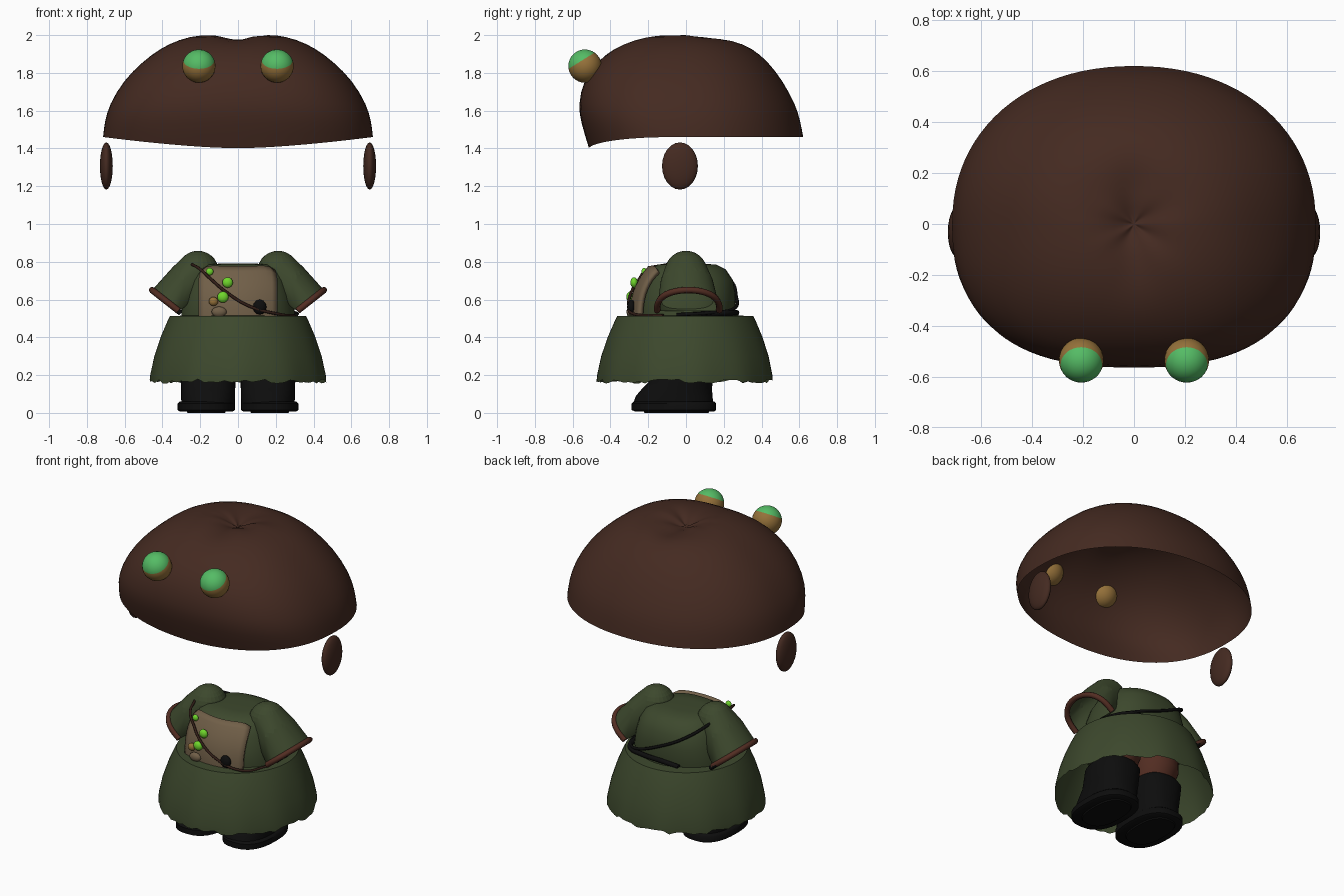
import bpy, bmesh, math, random
from mathutils import Vector, Matrix

if "Cube" in bpy.data.objects:
    bpy.data.objects.remove(bpy.data.objects["Cube"])

random.seed(4)


def mat(name, rgb):
    m = bpy.data.materials.new(name)
    m.diffuse_color = (*rgb, 1)
    m.use_nodes = True
    m.node_tree.nodes["Principled BSDF"].inputs["Base Color"].default_value = m.diffuse_color
    return m


BROWN = mat("dark_brown", (.058, .023, .015))
GREEN = mat("cloth_green", (.046, .065, .026))
GOLD = mat("gold", (.30, .165, .042))
MINT = mat("mint", (.09, .50, .13))
LIME = mat("lime", (.16, .68, .025))
TAN = mat("tan", (.165, .115, .065))
BLACK = mat("black", (.004, .004, .004))
RUST = mat("rust_brown", (.085, .026, .016))
STRAP = mat("strap_brown", (.03, .012, .008))


def finish(name, bm, material, angle=50):
    bmesh.ops.recalc_face_normals(bm, faces=bm.faces)
    me = bpy.data.meshes.new(name)
    bm.to_mesh(me)
    bm.free()
    me.materials.append(material)
    ob = bpy.data.objects.new(name, me)
    bpy.context.collection.objects.link(ob)
    bpy.ops.object.select_all(action='DESELECT')
    ob.select_set(True)
    bpy.context.view_layer.objects.active = ob
    bpy.ops.object.shade_smooth_by_angle(angle=math.radians(angle))
    return ob


def loft(name, rows, material, n=2.0, n_back=None, seg=48, cx=0, mid=None,
         bottom=True, top=True, warp=None):
    """Stack of superellipse rings; each row is (z, half width, front y, back y)."""
    bm = bmesh.new()
    rings = []
    for i, (z, rx, yf, yb) in enumerate(rows):
        ring = []
        cy = (yf + yb) / 2 if mid is None else mid
        for k in range(seg):
            a = 2 * math.pi * k / seg
            c, s = math.cos(a), math.sin(a)
            e = 2 / (n_back if n_back and s > 0 else n)
            x = math.copysign(abs(c) ** e, c) * rx
            y = cy + abs(s) ** e * ((yb - cy) if s > 0 else (yf - cy))
            p = Vector((cx + x, y, z))
            ring.append(bm.verts.new(warp(p, i, a) if warp else p))
        rings.append(ring)
    for r0, r1 in zip(rings, rings[1:]):
        for k in range(seg):
            j = (k + 1) % seg
            bm.faces.new((r0[k], r0[j], r1[j], r1[k]))
    if bottom:
        bm.faces.new(rings[0])
    if top:
        bm.faces.new(rings[-1])
    return finish(name, bm, material)


def ball(name, loc, radii, material, seg=24, tilt=0):
    bm = bmesh.new()
    bmesh.ops.create_uvsphere(bm, u_segments=seg, v_segments=seg // 2, radius=1,
                              matrix=Matrix.Translation(loc) @ Matrix.Rotation(tilt, 4, 'X')
                              @ Matrix.Diagonal((*radii, 1)))
    return finish(name, bm, material)


def cord(name, points, radius, material):
    cu = bpy.data.curves.new(name, 'CURVE')
    cu.dimensions = '3D'
    cu.bevel_depth, cu.bevel_resolution, cu.use_fill_caps = radius, 2, True
    sp = cu.splines.new('BEZIER')
    sp.bezier_points.add(len(points) - 1)
    for b, p in zip(sp.bezier_points, points):
        b.co = p
        b.handle_left_type = b.handle_right_type = 'AUTO'
    sp.resolution_u = 6
    cu.materials.append(material)
    ob = bpy.data.objects.new(name, cu)
    bpy.context.collection.objects.link(ob)
    bpy.ops.object.select_all(action='DESELECT')
    ob.select_set(True)
    bpy.context.view_layer.objects.active = ob
    bpy.ops.object.convert(target='MESH')


# Hollow domed cap: rim dips at the front, puckered dimple on top
def cap_warp(p, i, a):
    if i == 0:
        p.z -= .06 * (1 - min(1, abs(p.x) / .71) ** 1.5) * min(1, max(0, -3 * math.sin(a)))
    if i >= 6:
        p.z -= .028 * math.exp(-(p.x / .07) ** 2) * (1 if i > 6 else .3)
        p.z -= .02 * min(1, max(0, p.y / .15)) * (i > 6)
        if i >= 8:
            p.z += .004 * math.cos(5 * a)
    return p


cap = loft("cap", [(1.46, .716, -.515, .622), (1.54, .708, -.558, .608), (1.63, .684, -.572, .583),
                   (1.76, .608, -.545, .512), (1.86, .505, -.472, .435), (1.93, .412, -.382, .352),
                   (1.978, .31, -.28, .258), (2.003, .20, -.17, .16), (1.998, .11, -.09, .09),
                   (1.978, .04, -.04, .04), (1.972, .01, -.01, .01)],
           BROWN, n=2.6, n_back=2.15, mid=0, bottom=False, warp=cap_warp)
cap.modifiers.new("smooth", 'SUBSURF').levels = 1


# Flared skirt with soft folds and a ragged hem
def skirt_warp(p, i, a):
    if i < 4:
        f = 1 + .008 * math.sin(11 * a) * (4 - i) / 4
        p.x, p.y = p.x * f, p.y * f
    if i == 0:
        p.z += random.uniform(-.012, .012)
    return p


loft("skirt", [(z, r, -r - .004, r - .004) for z, r in
               [(.167, .466), (.2, .464), (.3, .443), (.4, .41), (.48, .376), (.512, .360), (.515, .29)]],
     GREEN, seg=80, bottom=False, top=False, warp=skirt_warp)

# Torso
loft("torso", [(.46, .30, -.25, .25), (.54, .30, -.26, .262), (.62, .285, -.25, .262),
               (.70, .26, -.225, .25), (.76, .225, -.19, .21), (.785, .18, -.15, .16),
               (.79, .10, -.08, .09)], GREEN, n=2.4)

# Chest panel: bowed slab with rounded top corners
bm = bmesh.new()
NX, NZ = 14, 10
grid = []
for j in range(NZ + 1):
    v = j / NZ
    row = []
    for i in range(NX + 1):
        u = 2 * i / NX - 1
        z = .49 + .295 * v - .03 * v ** 4 * abs(u) ** 8 - .008 * (1 - u * u) * v
        x = .21 * u * (1 - .06 * v ** 8)
        y = -.300 + .10 * v ** 2.5 + .05 * u * u
        row.append(bm.verts.new((x, y, z)))
    grid.append(row)
for j in range(NZ):
    for i in range(NX):
        bm.faces.new((grid[j][i], grid[j][i + 1], grid[j + 1][i + 1], grid[j + 1][i]))
panel = finish("chest_panel", bm, TAN)
sol = panel.modifiers.new("thickness", 'SOLIDIFY')
sol.thickness, sol.offset = .025, -1

# Beads and pouches on the panel
for k, (x, y, z, r) in enumerate([(-.15, -.222, .748, .02), (-.055, -.275, .69, .028), (-.08, -.295, .613, .03)]):
    ball("lime_bead_%d" % k, (x, y, z), (r, r * .7, r), LIME, 16)
ball("small_pouch", (-.13, -.288, .59), (.025, .02, .024), GOLD, 16)
ball("low_pouch", (-.10, -.295, .535), (.04, .02, .028), TAN, 16)
ball("dark_pouch", (.115, -.29, .56), (.036, .022, .04), BLACK, 12)

# Shoulder strap, front and back, and the dark waistband behind
cord("strap_front", [(-.242, -.10, .785), (-.20, -.205, .76), (-.14, -.25, .705), (-.07, -.287, .645),
                     (.06, -.303, .565), (.22, -.27, .522), (.30, -.12, .515)], .008, STRAP)
cord("strap_back", [(.31, -.05, .52), (.30, .13, .53), (.19, .25, .55), (0, .265, .62),
                    (-.17, .225, .71), (-.245, .10, .77), (-.242, -.10, .785)], .009, BLACK)
cord("waistband", [(.30, .08, .525), (.25, .215, .528), (.12, .262, .53), (-.02, .266, .528),
                   (-.13, .262, .518)], .015, BLACK)

for side, s in (("left", -1), ("right", 1)):
    # Sleeve: open hull of a round shoulder and an arched opening, edged by a cuff
    arch = []
    for k in range(17):
        t = math.pi * k / 16
        h = max(0, math.sin(t)) ** .7
        arch.append(Vector((s * (.315 + .140 * h), .012 + .165 * math.cos(t), .54 + .110 * h)))
    bm = bmesh.new()
    for loc, r in (((.212, 0, .748), (.11, .112, .11)), ((.285, .004, .682), (.10, .14, .112))):
        bmesh.ops.create_uvsphere(bm, u_segments=24, v_segments=14, radius=1,
                                  matrix=Matrix.Translation((s * loc[0], *loc[1:])) @ Matrix.Diagonal((*r, 1)))
    rim = [bm.verts.new(p) for p in arch]
    res = bmesh.ops.convex_hull(bm, input=bm.verts)
    bmesh.ops.delete(bm, geom=list({g for g in res["geom_interior"] + res["geom_unused"]
                                    if isinstance(g, bmesh.types.BMVert)}), context='VERTS')
    rim = {v for v in rim if v.is_valid}
    bmesh.ops.delete(bm, geom=[f for f in bm.faces if all(v in rim for v in f.verts)],
                     context='FACES_ONLY')
    finish(side + "_sleeve", bm, GREEN)
    cord(side + "_cuff", arch, .017, RUST)
    if s < 0:
        cord("left_cuff_lining", [p + Vector((.012, .004, -.012)) for p in arch[:6]], .014, BLACK)

    # Eye on the cap: gold ball whose front-upper cap is mint
    axis = Vector((0, -.53, .85))
    loc = Vector((s * .207, -.535, 1.836))
    eye = ball(side + "_eye", loc, (.088, .088, .088), GOLD, 32, math.atan2(.53, .85))
    eye.data.materials.append(MINT)
    for f in eye.data.polygons:
        f.material_index = int((f.center - loc).normalized().dot(axis) > .34)

    # Ear
    ball(side + "_ear", (s * .697, -.032, 1.307), (.034, .095, .125), BROWN)

    # Boot, sole and trouser leg
    loft(side + "_sole", [(0.008, .14, -.27, .15), (.015, .152, -.288, .16), (.05, .152, -.288, .16),
                          (.06, .14, -.275, .15)], BLACK, n=2.5, cx=s * .168, seg=32)
    loft(side + "_heel", [(0, .10, -.22, .12), (.02, .11, -.23, .13)], BLACK, n=2.5, cx=s * .168, seg=32)
    loft(side + "_boot", [(.05, .142, -.28, .145), (.09, .143, -.265, .14), (.125, .143, -.235, .138),
                          (.16, .145, -.20, .14), (.27, .15, -.165, .15), (.30, .13, -.15, .13)],
         BLACK, n=2.4, cx=s * .158, seg=32)
    loft(side + "_trouser_leg", [(.28, .12, -.13, .12), (.36, .145, -.16, .16), (.48, .14, -.16, .16)],
         RUST, cx=s * .145, seg=32)
